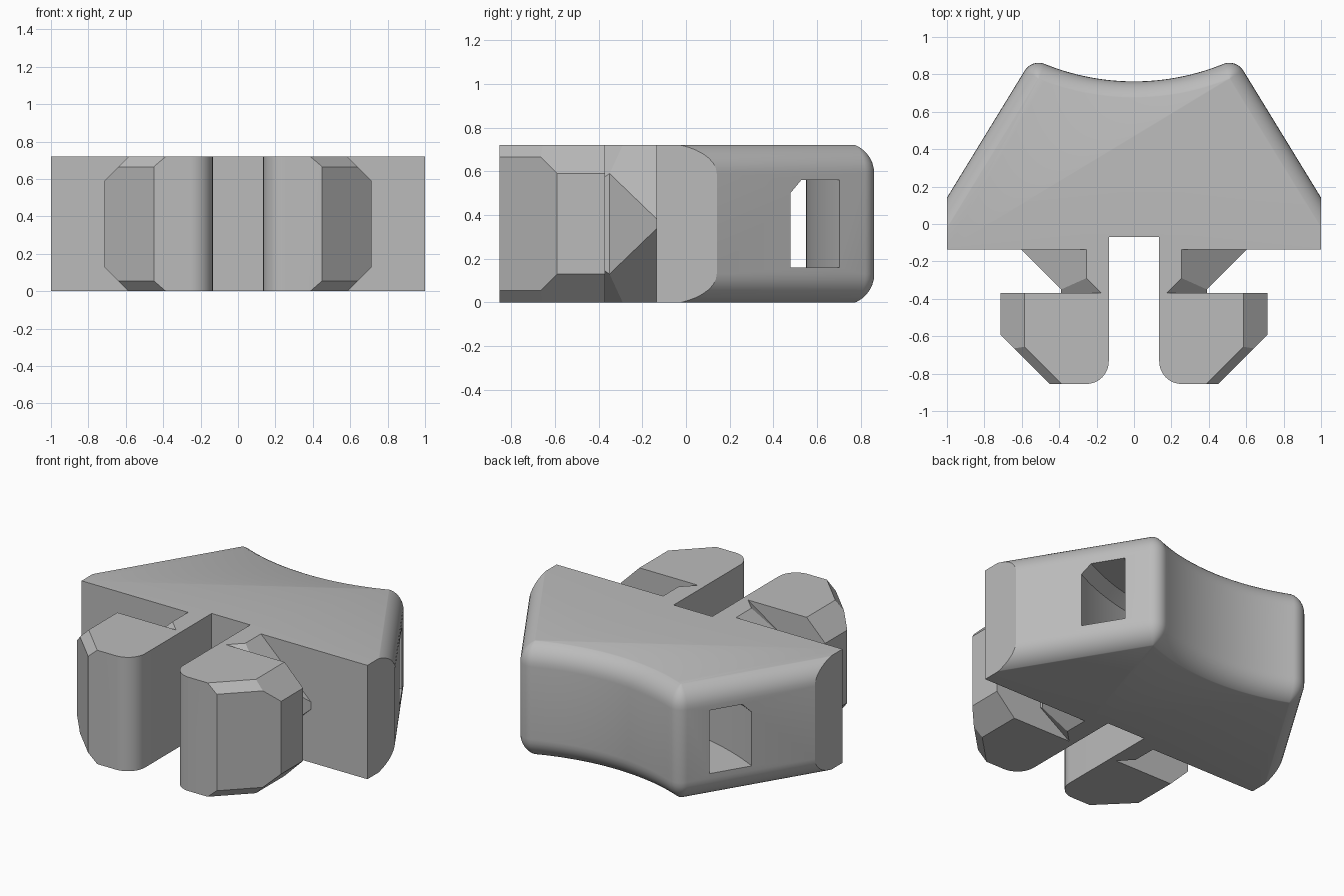
import bpy, bmesh
from math import sin, cos, sqrt, atan2, pi
from mathutils import Vector

if "Cube" in bpy.data.objects:
    bpy.data.objects.remove(bpy.data.objects["Cube"])

H = 0.72
grey = bpy.data.materials.new("light_grey_plastic")
grey.use_nodes = True
grey.diffuse_color = (0.5, 0.5, 0.5, 1)
grey.node_tree.nodes["Principled BSDF"].inputs["Base Color"].default_value = (0.5, 0.5, 0.5, 1)


def finish(name, bm):
    bmesh.ops.recalc_face_normals(bm, faces=bm.faces)
    mesh = bpy.data.meshes.new(name)
    bm.to_mesh(mesh)
    bm.free()
    mesh.materials.append(grey)
    obj = bpy.data.objects.new(name, mesh)
    bpy.context.collection.objects.link(obj)
    return obj


def loft(loops, bm=None):
    """Skin equal-length point loops and cap both ends."""
    bm = bm or bmesh.new()
    rings = [[bm.verts.new(p) for p in loop] for loop in loops]
    n = len(rings[0])
    for a, b in zip(rings, rings[1:]):
        for i in range(n):
            j = (i + 1) % n
            bm.faces.new((a[i], a[j], b[j], b[i]))
    bm.faces.new(rings[0])
    bm.faces.new(rings[-1])
    return bm


def prism(outline, z0=0, z1=H):
    return loft([[(x, y, z) for x, y in outline] for z in (z0, z1)])


def slice_off(bm, point, normal):
    """Remove what lies beyond a plane and close the cut."""
    geom = bm.verts[:] + bm.edges[:] + bm.faces[:]
    bmesh.ops.bisect_plane(bm, geom=geom, plane_co=point, plane_no=normal, clear_outer=True)
    bmesh.ops.holes_fill(bm, edges=[e for e in bm.edges if e.is_boundary])


def chamfer(bm, x, y, nx, ny, drop, inset):
    """Chamfer top and bottom of the wall through (x, y) facing (nx, ny)."""
    for z, s in ((H - drop, 1), (drop, -1)):
        slice_off(bm, Vector((x, y, z)), Vector((nx * drop, ny * drop, s * inset)))


def combine(target, tool, operation):
    mod = target.modifiers.new(operation.lower(), "BOOLEAN")
    mod.operation, mod.object, mod.solver = operation, tool, "EXACT"
    bpy.context.view_layer.objects.active = target
    bpy.ops.object.modifier_apply(modifier=mod.name)
    bpy.data.objects.remove(tool)


# Body: slanted sides and a concave back, swelling outward between top and bottom
CX, CY, ARC_Y = 0.51, 0.775, 2.03
SLANT = Vector((0.853, 0.522))
ARC_R = sqrt(CX ** 2 + (ARC_Y - CY) ** 2)
ARC_A = atan2(CX, ARC_Y - CY)
SWELL, RISE, ROUND = 0.087, 0.13, 0.141


def body_loop(z):
    dz = max(RISE - z, z - (H - RISE), 0)
    d = SWELL - ROUND + sqrt(ROUND ** 2 - dz ** 2)
    d = max(d, 0.0005)
    y_side = CY + d * SLANT.y - (1 - CX - d * SLANT.x) * SLANT.x / SLANT.y
    half = [(1, -0.135), (1, y_side)]
    a0, a1 = atan2(SLANT.y, SLANT.x), pi / 2 + ARC_A
    for i in range(13):
        a = a0 + (a1 - a0) * i / 12
        half.append((CX + d * cos(a), CY + d * sin(a)))
    for i in range(1, 16):
        a = ARC_A * (1 - i / 16)
        half.append(((ARC_R - d) * sin(a), ARC_Y - (ARC_R - d) * cos(a)))
    middle = [(0, ARC_Y - ARC_R + d)]
    return [(x, y, z) for x, y in half + middle + [(-x, y) for x, y in reversed(half)]]


curve = [RISE * (1 - cos(i * pi / 16)) for i in range(9)]
heights = curve + [H - z for z in reversed(curve)]
body = finish("buckle_body", loft([body_loop(z) for z in heights]))

# Strap tunnel: a curved slot running from one slanted side to the other
section = [(1.48, 0.16), (1.744, 0.16), (1.744, 0.5), (1.685, 0.56), (1.48, 0.56)]
tunnel_loops = []
for i in range(49):
    a = -0.72 + 1.44 * i / 48
    tunnel_loops.append([(r * sin(a), ARC_Y - r * cos(a), z) for r, z in section])
combine(body, finish("strap_tunnel", loft(tunnel_loops)), "DIFFERENCE")

# Prongs: chamfered neck and hooked tip on each side
for side in (1, -1):
    neck = prism([(0.135, -0.06), (0.135, -0.42), (0.39, -0.42), (0.39, -0.35),
                  (0.605, -0.135), (0.605, -0.06)])
    chamfer(neck, 0.39, -0.36, 1, 0, 0.13, 0.135)
    chamfer(neck, 0.39, -0.35, 0.707, -0.707, 0.13, 0.138)

    corner = [(0.255 - 0.12 * sin(a), -0.735 - 0.12 * cos(a))
              for a in [i * pi / 24 for i in range(12, -1, -1)]]
    tip = prism([(0.135, -0.37)] + corner + [(0.45, -0.855), (0.715, -0.59), (0.715, -0.37)])
    chamfer(tip, 0.715, -0.5, 1, 0, 0.13, 0.13)
    chamfer(tip, 0.45, -0.855, 0.707, -0.707, 0.055, 0.045)

    for name, bm in (("prong_neck", neck), ("prong_tip", tip)):
        for v in bm.verts:
            v.co.x *= side
        combine(body, finish(name, bm), "UNION")

# Notch between the prongs
notch = prism([(-0.135, -0.5), (0.135, -0.5), (0.135, -0.07), (-0.135, -0.07)], -0.1, H + 0.1)
combine(body, finish("prong_notch", notch), "DIFFERENCE")

bpy.ops.object.select_all(action="DESELECT")
body.select_set(True)
bpy.context.view_layer.objects.active = body
bpy.ops.object.shade_smooth_by_angle(angle=0.5)
